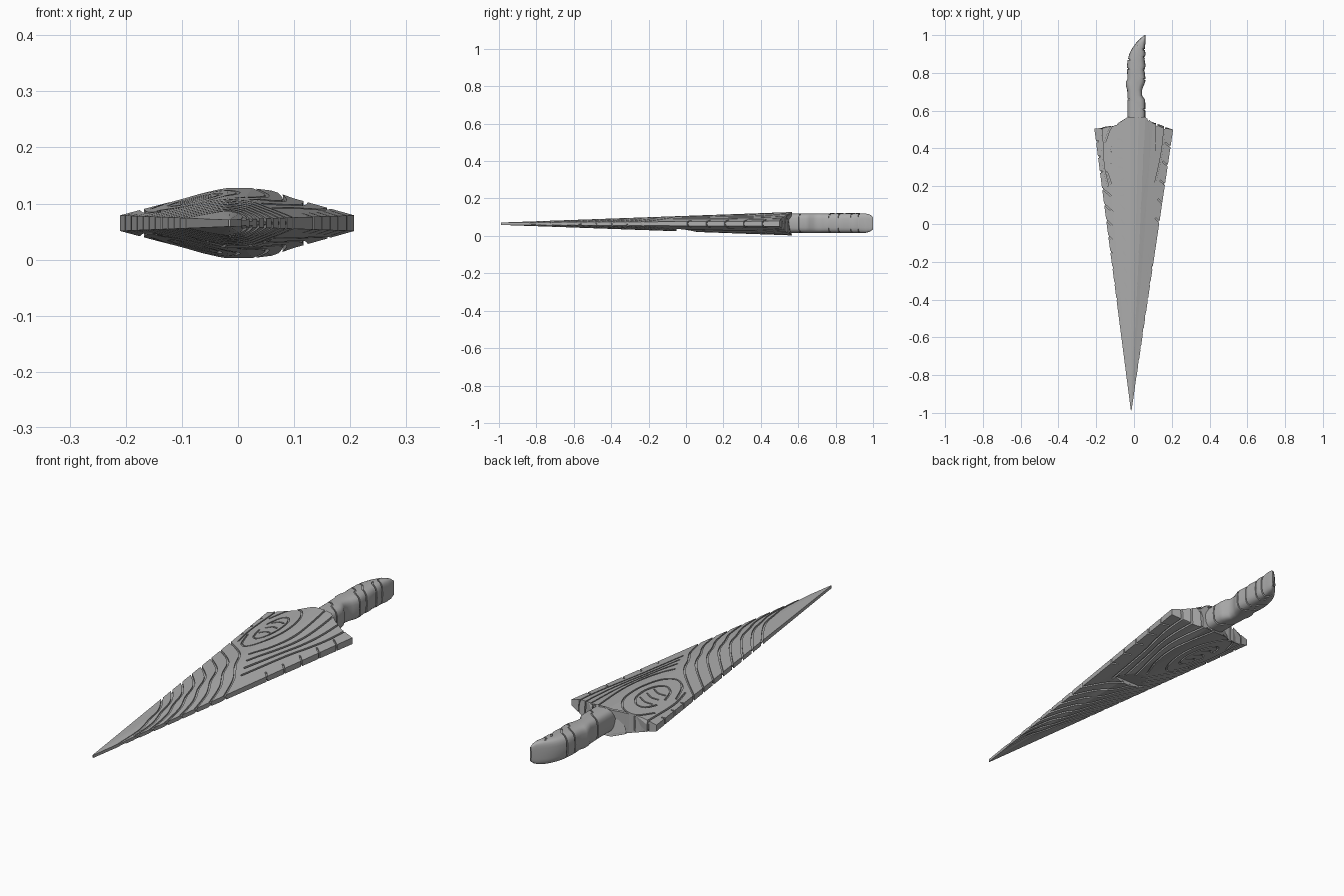
import bpy, bmesh, math
from mathutils import Vector

if "Cube" in bpy.data.objects:
    bpy.data.objects.remove(bpy.data.objects["Cube"])

MID = 0.065          # height of the flat centre plane
TIP = Vector((-0.015, -1.0))

grey = bpy.data.materials.new("stone_grey")
grey.use_nodes = True
colour = (0.42, 0.42, 0.42, 1)
grey.diffuse_color = colour
grey.node_tree.nodes["Principled BSDF"].inputs["Base Color"].default_value = colour


def make(name, bm):
    bmesh.ops.recalc_face_normals(bm, faces=bm.faces)
    mesh = bpy.data.meshes.new(name)
    bm.to_mesh(mesh)
    bm.free()
    mesh.materials.append(grey)
    ob = bpy.data.objects.new(name, mesh)
    bpy.context.collection.objects.link(ob)
    return ob


def loft(name, rings):
    """Skin closed rings of equal length and cap both ends."""
    bm = bmesh.new()
    rows = [[bm.verts.new(p) for p in ring] for ring in rings]
    n = len(rows[0])
    for a, b in zip(rows, rows[1:]):
        for i in range(n):
            j = (i + 1) % n
            bm.faces.new((a[i], a[j], b[j], b[i]))
    bm.faces.new(rows[0])
    bm.faces.new(rows[-1])
    return make(name, bm)


def smooth(points, steps=7):
    """Catmull-Rom curve through a few points."""
    p = [Vector(q) for q in points]
    p = [2 * p[0] - p[1]] + p + [2 * p[-1] - p[-2]]
    out = []
    for a, b, c, d in zip(p, p[1:], p[2:], p[3:]):
        for k in range(steps):
            t = k / steps
            out.append(0.5 * (2 * b + (c - a) * t + (2 * a - 5 * b + 4 * c - d) * t * t
                              + (3 * b - a - 3 * c + d) * t ** 3))
    return out + [p[-2]]


def ribbons(name, paths, width):
    """Upright thin walls that follow the paths, used to carve grooves."""
    bm = bmesh.new()
    for path in paths:
        rows = []
        for i, p in enumerate(path):
            d = path[min(i + 1, len(path) - 1)] - path[max(i - 1, 0)]
            side = Vector((-d.y, d.x)).normalized() * width / 2
            rows.append([bm.verts.new((q.x, q.y, z)) for q, z in
                         ((p - side, -0.1), (p + side, -0.1), (p + side, 0.3), (p - side, 0.3))])
        for a, b in zip(rows, rows[1:]):
            for i in range(4):
                j = (i + 1) % 4
                bm.faces.new((a[i], a[j], b[j], b[i]))
        bm.faces.new(rows[0])
        bm.faces.new(rows[-1])
    return make(name, bm)


def carve(ob, cutter):
    mod = ob.modifiers.new("carve", "BOOLEAN")
    mod.operation, mod.solver, mod.object = "DIFFERENCE", "EXACT", cutter
    mod.use_self = True
    deps = bpy.context.evaluated_depsgraph_get()
    mesh = bpy.data.meshes.new_from_object(ob.evaluated_get(deps))
    ob.modifiers.clear()
    ob.data = mesh


# Blade: the curved back outline (x, y, half thickness) drawn to the tip
BACK = [(-.21, .505, .014), (-.15, .51, .03), (-.1, .525, .043), (-.065, .545, .053),
        (-.035, .565, .06), (-.02, .567, .0625), (.025, .567, .0625), (.06, .565, .058),
        (.1, .535, .044), (.15, .51, .03), (.207, .5, .014)]


def blade(name, inset):
    def ring(t):
        upper, lower = [], []
        for x, y, h in BACK:
            p = TIP.lerp(Vector((x * (1 - inset * 5), y - inset / 2)), t)
            half = 0.006 + (h - 0.006) * t - inset * min(1, t * 3)
            upper.append((p.x, p.y, MID + half))
            lower.append((p.x, p.y, MID - half))
        return upper + lower[::-1]
    return loft(name, [ring(0.008), ring(0.35), ring(1)])


blade_shell = blade("blade", 0)
blade_core = blade("blade_core", 0.007)


def on_blade(points):
    """Turn (side fraction, y) into x, y on the tapered blade."""
    return [(-0.015 + 0.009 * (y + 1) + s * 0.139 * (y + 1), y) for s, y in points]


lines = []
# slanted waves on the front half
for i in range(8):
    y = -0.86 + 0.083 * i
    lines.append([(1.2, y), (.55, y + .16), (.1, y + .25), (-.3, y + .36), (-1.2, y + .5)])
# long fan that sweeps to the back
for k in range(4):
    lines.append([(.18 * k, .08 - .05 * k), (.22 + .15 * k, .18), (.3 + .15 * k, .3),
                  (.25 + .18 * k, .42), (.1 + .22 * k, .62)])
# short ticks on the right rim
for k in range(5):
    y = 0.0 + 0.1 * k
    lines.append([(.84, y + .03), (1.0, y + .01), (1.2, y)])
# eye with cross lines
for rs, ry, a0, a1 in ((.42, .19, -160, 150), (.25, .11, -170, 160)):
    arc = [math.radians(a0 + (a1 - a0) * k / 8) for k in range(9)]
    lines.append([(-.4 + rs * math.cos(a), .34 + ry * math.sin(a)) for a in arc])
for k in range(3):
    y = 0.29 + 0.05 * k
    lines.append([(-.56, y), (-.4, y + .012), (-.24, y)])
# left rim
lines.append([(-.8, .2), (-.87, .32), (-.8, .54)])
for k in range(3):
    lines.append([(-.93, .28 + .08 * k), (-1.2, .25 + .08 * k)])

grooves = ribbons("groove_cutter", [smooth(on_blade(l)) for l in lines], 0.007)
carve(blade_shell, grooves)

# Chip on the underside
bm = bmesh.new()
ends = [[bm.verts.new((x, y, z)) for y, z in ((-.05, -.05), (-.05, .042), (.09, .015), (.09, -.05))]
        for x in (-.13, .06)]
bm.faces.new(ends[0])
bm.faces.new(ends[1])
for i in range(4):
    j = (i + 1) % 4
    bm.faces.new((ends[0][i], ends[0][j], ends[1][j], ends[1][i]))
chip = make("chip_cutter", bm)
for ob in (blade_shell, blade_core):
    carve(ob, chip)

# Handle: stations of y, left x, right x, half height
STATIONS = [(.54, -.035, .06, .052), (.64, -.035, .06, .052), (.66, -.035, .057, .052),
            (.68, -.035, .043, .052), (.71, -.036, .043, .052), (.73, -.043, .05, .052),
            (.75, -.043, .059, .052), (.77, -.034, .061, .053), (.81, -.037, .056, .053),
            (.84, -.037, .061, .053), (.87, -.033, .056, .053), (.9, -.025, .061, .053),
            (.93, -.01, .057, .053), (.96, .012, .061, .052), (.985, .037, .061, .045),
            (1.0, .054, .061, .032)]


def handle(name, inset):
    rings = []
    for y, left, right, h in STATIONS:
        cx, rx, ring = (left + right) / 2, (right - left) / 2, []
        rx, rz = max(rx - inset, rx * .6), h - inset
        for k in range(24):
            a = math.tau * k / 24
            c, s = math.cos(a), math.sin(a)
            ring.append((cx + rx * math.copysign(abs(c) ** .6, c), y - inset,
                         MID + .003 + rz * math.copysign(abs(s) ** .6, s)))
        rings.append(ring)
    return loft(name, rings)


handle_shell = handle("handle", 0)
handle_core = handle("handle_core", 0.005)
bands = [[(.08, y), (.03, y + .015), (.0, y + .05), (-.06, y + .07)] for y in (.6, .76, .81)]
bands += [[(.08, y), (.035, y + .008), (.02, y + .03)] for y in (.88, .92)]
handle_grooves = ribbons("handle_cutter", [smooth(b) for b in bands], 0.006)
carve(handle_shell, handle_grooves)

for cutter in (grooves, chip, handle_grooves):
    bpy.data.objects.remove(cutter)

# Smooth handle, crisp carved edges
for ob in (handle_shell, handle_core):
    bpy.ops.object.select_all(action="DESELECT")
    ob.select_set(True)
    bpy.context.view_layer.objects.active = ob
    bpy.ops.object.shade_smooth_by_angle(angle=math.radians(35))
